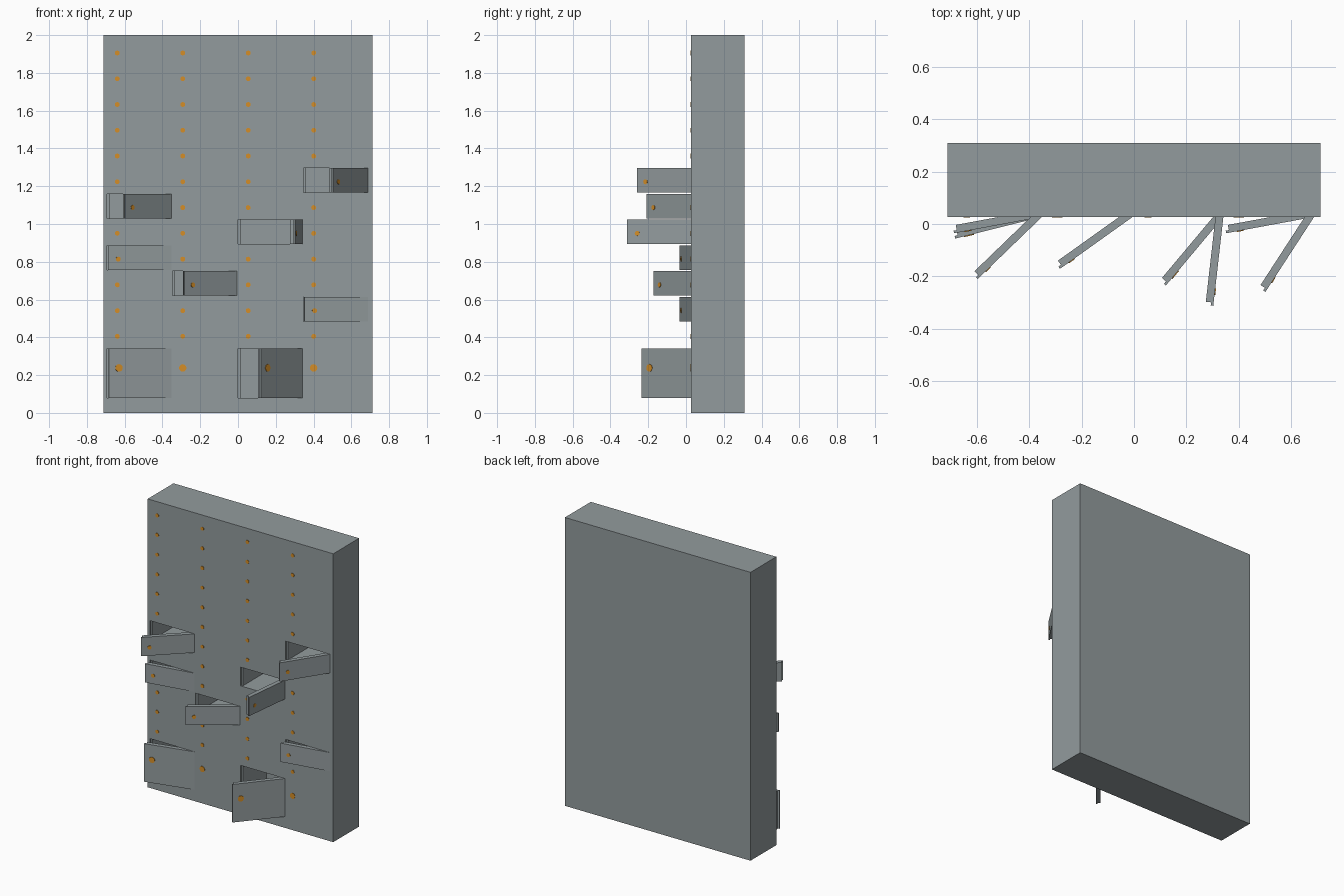
import bpy, bmesh, math
from mathutils import Matrix, Vector

if "Cube" in bpy.data.objects:
    bpy.data.objects.remove(bpy.data.objects["Cube"])

def material(name, rgb):
    m = bpy.data.materials.new(name)
    m.diffuse_color = (*rgb, 1)
    m.use_nodes = True
    m.node_tree.nodes["Principled BSDF"].inputs["Base Color"].default_value = m.diffuse_color
    return m

GREY = material("grey steel", (0.29, 0.33, 0.34))
ORANGE = material("orange lock", (0.66, 0.27, 0.02))

FRONT, BACK, HALF_W, TOP = 0.027, 0.31, 0.712, 2.0
W = 0.3415                                     # door width
lefts = [-0.693 + 0.3465 * c for c in range(4)]
rows = [(0.078, 0.342)] + [(0.348 + 0.1364 * k, 0.478 + 0.1364 * k) for k in range(12)]
# open doors: (column, row) -> swing angle in degrees
opened = {(0, 6): 44, (0, 4): 10.5, (0, 0): 14, (1, 3): 35.5,
          (2, 5): 83.5, (2, 0): 50, (3, 7): 57, (3, 2): 10.5}

def finish(name, bm, mat):
    bmesh.ops.recalc_face_normals(bm, faces=bm.faces)
    me = bpy.data.meshes.new(name)
    bm.to_mesh(me)
    bm.free()
    me.materials.append(mat)
    ob = bpy.data.objects.new(name, me)
    bpy.context.collection.objects.link(ob)
    return ob

def prism(name, outline, z0, z1, mat):
    """Extrude an xy outline upward."""
    bm = bmesh.new()
    f = bm.faces.new([bm.verts.new((x, y, z0)) for x, y in outline])
    r = bmesh.ops.extrude_face_region(bm, geom=[f])
    up = [v for v in r["geom"] if isinstance(v, bmesh.types.BMVert)]
    bmesh.ops.translate(bm, verts=up, vec=(0, 0, z1 - z0))
    return finish(name, bm, mat)

# cabinet: a front grid, open bays pushed inward, outer rim pulled to the back
xs = sorted([-HALF_W, HALF_W] + lefts + [l + W for l in lefts])
zs = sorted([0, TOP] + [z for r in rows for z in r])
bm = bmesh.new()
grid = [[bm.verts.new((x, FRONT, z)) for z in zs] for x in xs]
bays = []
for i in range(len(xs) - 1):
    for j in range(len(zs) - 1):
        f = bm.faces.new((grid[i][j], grid[i + 1][j], grid[i + 1][j + 1], grid[i][j + 1]))
        if i % 2 and j % 2 and (i // 2, j // 2) in opened:
            bays.append(f)
rim = [e for e in bm.edges if e.is_boundary]
r = bmesh.ops.extrude_edge_only(bm, edges=rim)
back = [v for v in r["geom"] if isinstance(v, bmesh.types.BMVert)]
bmesh.ops.translate(bm, verts=back, vec=(0, BACK - FRONT, 0))
bmesh.ops.contextual_create(bm, geom=[e for e in r["geom"] if isinstance(e, bmesh.types.BMEdge)])
r = bmesh.ops.extrude_face_region(bm, geom=bays)
bmesh.ops.translate(bm, verts=[v for v in r["geom"] if isinstance(v, bmesh.types.BMVert)],
                    vec=(0, 0.27, 0))
bmesh.ops.delete(bm, geom=[f for f in bays if f.is_valid], context="FACES_ONLY")
finish("cabinet", bm, GREY)

# stepped door profile, hinge at the origin, outer face on y = 0
T, LIP, STEP = 0.03, 0.01, 0.012
profile = [(-W, 0), (0, 0), (0, T), (-W + STEP, T), (-W + STEP, LIP), (-W, LIP)]

def lock(x, z, radius, place):
    bm = bmesh.new()
    bmesh.ops.create_cone(bm, cap_ends=True, segments=12, radius1=radius, radius2=radius,
                          depth=0.005, matrix=Matrix.Translation((x, -0.0005, z))
                          @ Matrix.Rotation(math.pi / 2, 4, "X"))
    finish("lock", bm, ORANGE).matrix_world = place

for c, left in enumerate(lefts):
    for k, (z0, z1) in enumerate(rows):
        swing = math.radians(opened.get((c, k), 0))
        place = Matrix.Translation(Vector((left + W, FRONT, 0))) @ Matrix.Rotation(swing, 4, "Z")
        if swing:
            prism("open_door", profile, z0, z1, GREY).matrix_world = place
            # narrow door stop along the free edge of the bay
            x0, x1, y0, y1 = left, left + STEP, FRONT + LIP, FRONT + 0.27
            prism("door_stop", [(x0, y0), (x1, y0), (x1, y1), (x0, y1)], z0, z1, GREY)
        lock(-W + 0.054, z0 + (0.16 if k == 0 else 0.057), 0.02 if k == 0 else 0.013, place)
